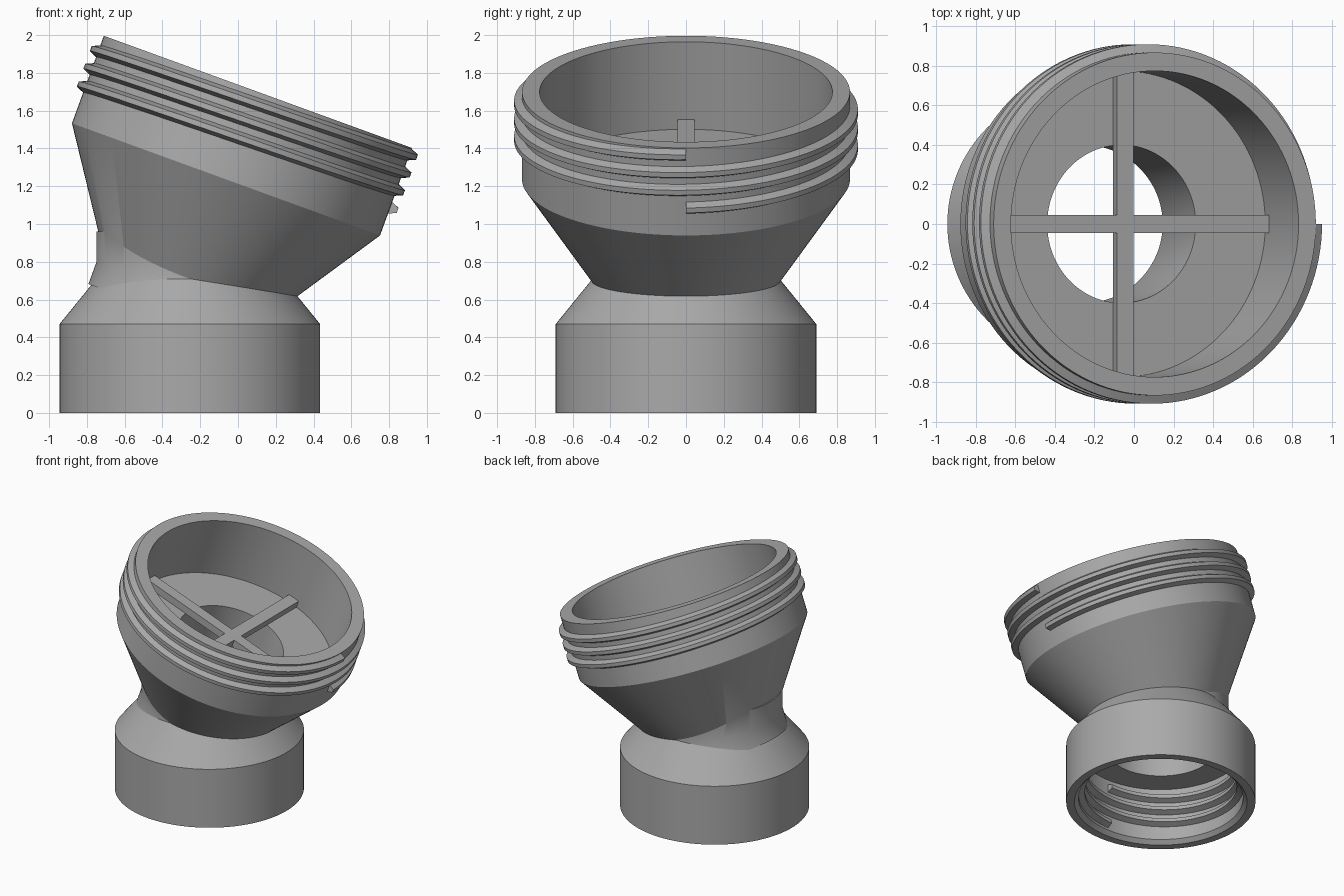
import bpy, bmesh
from math import sin, cos, tau, radians
from mathutils import Matrix, Vector

cube = bpy.data.objects.get("Cube")
if cube:
    bpy.data.objects.remove(cube, do_unlink=True)

SIDES = 128
grey = bpy.data.materials.new("matte grey")
grey.use_nodes = True
colour = (0.4, 0.4, 0.4, 1)
grey.diffuse_color = colour
grey.node_tree.nodes["Principled BSDF"].inputs["Base Color"].default_value = colour

# Both pipe axes meet at the elbow
ELBOW = Vector((-0.255, 0, 0.71))
LOWER = Matrix.Translation((ELBOW.x, 0, 0))
UPPER = Matrix.Translation(ELBOW) @ Matrix.Rotation(radians(20), 4, 'Y')
TOP, FLOOR = 1.053, 0.56


def finish(bm, name, frame):
    bmesh.ops.recalc_face_normals(bm, faces=bm.faces)
    bm.transform(frame)
    mesh = bpy.data.meshes.new(name)
    bm.to_mesh(mesh)
    bm.free()
    mesh.materials.append(grey)
    obj = bpy.data.objects.new(name, mesh)
    bpy.context.collection.objects.link(obj)
    return obj


def lathe(name, profile, frame):
    """Closed solid from (radius, height) points."""
    bm = bmesh.new()
    rings = [[bm.verts.new((r * cos(tau * i / SIDES), r * sin(tau * i / SIDES), z))
              for i in range(SIDES)] for r, z in profile]
    for a, b in zip(rings, rings[1:]):
        for i in range(SIDES):
            j = (i + 1) % SIDES
            bm.faces.new((a[i], a[j], b[j], b[i]))
    bm.faces.new(rings[0])
    bm.faces.new(rings[-1])
    return finish(bm, name, frame)


def thread(name, root, tip, start, pitch, turns, phase, frame):
    """Trapezoidal ridge swept along a right-handed helix."""
    bm = bmesh.new()
    section = [(root, -0.036), (tip, -0.014), (tip, 0.014), (root, 0.036)]
    count = int(turns * SIDES)
    rows = []
    for i in range(count + 1):
        a = phase + tau * i / SIDES
        z = start + pitch * i / SIDES
        rows.append([bm.verts.new((r * cos(a), r * sin(a), z + h)) for r, h in section])
    for p, q in zip(rows, rows[1:]):
        for k in range(4):
            m = (k + 1) % 4
            bm.faces.new((p[k], p[m], q[m], q[k]))
    bm.faces.new(rows[0])
    bm.faces.new(rows[-1])
    return finish(bm, name, frame)


def box(name, size, centre, frame):
    bm = bmesh.new()
    bmesh.ops.create_cube(bm, size=1)
    bm.transform(Matrix.Translation(centre) @ Matrix.Diagonal((*size, 1)))
    return finish(bm, name, frame)


def select(obj):
    bpy.ops.object.select_all(action='DESELECT')
    obj.select_set(True)
    bpy.context.view_layer.objects.active = obj


def combine(target, other, operation):
    select(target)
    mod = target.modifiers.new(operation.lower(), 'BOOLEAN')
    mod.object, mod.operation, mod.solver = other, operation, 'EXACT'
    bpy.ops.object.modifier_apply(modifier=mod.name)
    bpy.data.objects.remove(other, do_unlink=True)


# Outer shell: straight socket joined to the tilted funnel
body = lathe("adapter_body", [(0.69, 0), (0.69, 0.47), (0.495, 0.71), (0.495, 0.96)], LOWER)
funnel = lathe("funnel", [(0.495, -0.21), (0.495, 0), (0.868, FLOOR), (0.868, TOP)], UPPER)
combine(body, funnel, 'UNION')

# Hollow out the socket with its lead-in chamfer, the mouth and both bores
for name, profile, frame in (
    ("socket_cut", [(0.64, -0.01), (0.6, 0.03), (0.6, 0.45)], LOWER),
    ("mouth_cut", [(0.775, FLOOR), (0.775, TOP + 0.1)], UPPER),
    ("lower_bore_cut", [(0.4, 0.3), (0.4, 0.86)], LOWER),
    ("upper_bore_cut", [(0.4, -0.15), (0.4, FLOOR + 0.1)], UPPER),
):
    combine(body, lathe(name, profile, frame), 'DIFFERENCE')

# Screw threads
outer_thread = thread("outer_thread", 0.86, 0.91, TOP - 0.337, 0.1, 3, 0, UPPER)
inner_thread = thread("inner_thread", 0.61, 0.555, 0.08, 0.1, 3, -tau / 4, LOWER)

# Crossed bars on the mouth floor
bar_height = FLOOR + 0.027
box("cross_bar_long", (1.56, 0.09, 0.058), (0, 0, bar_height), UPPER)
box("cross_bar_wide", (0.09, 1.56, 0.058), (0, 0, bar_height), UPPER)

for part in (body, outer_thread, inner_thread):
    select(part)
    bpy.ops.object.shade_smooth_by_angle(angle=radians(20))
